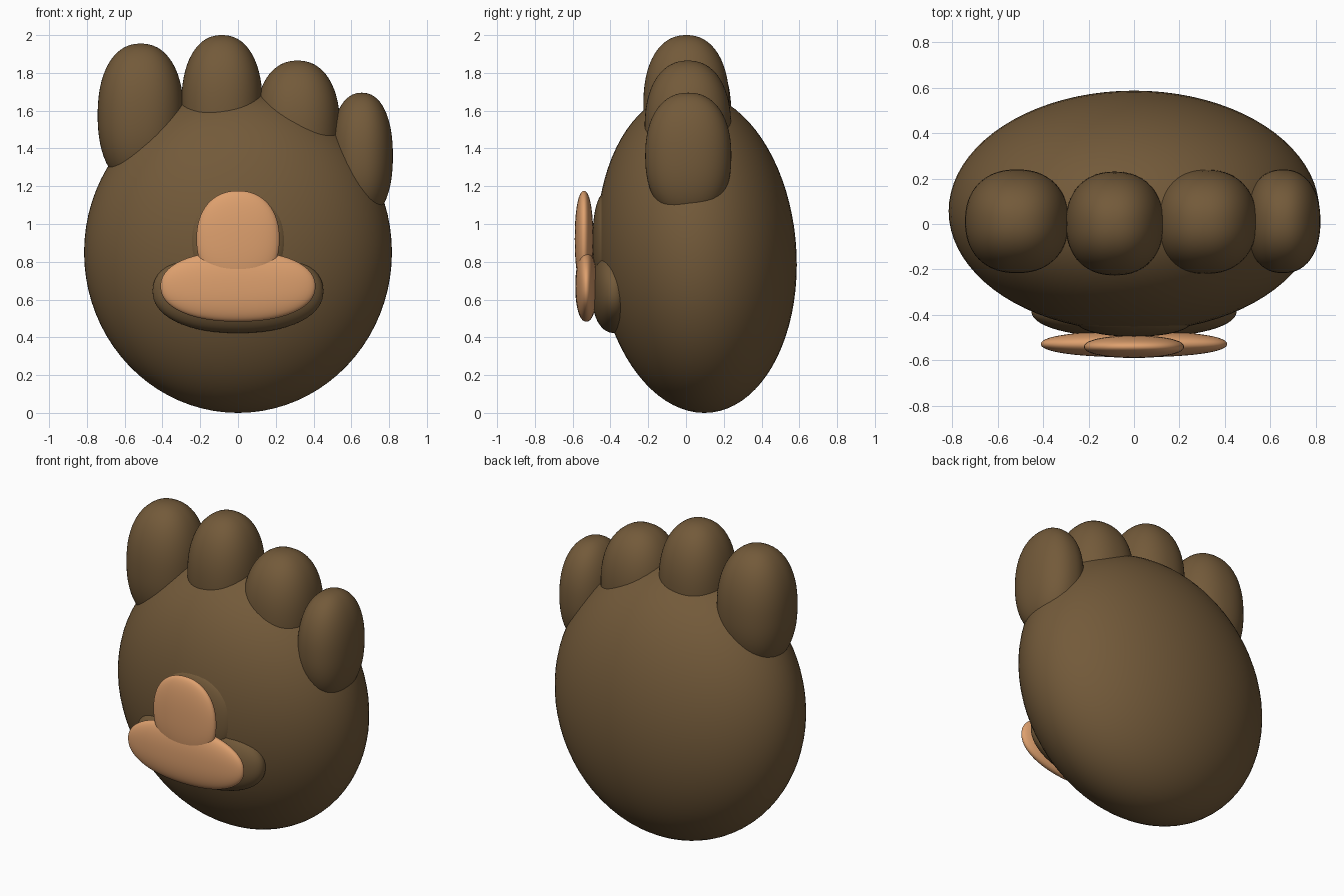
import bpy, bmesh, math
from mathutils import Vector

if "Cube" in bpy.data.objects:
    bpy.data.objects.remove(bpy.data.objects["Cube"])


def material(name, rgb):
    m = bpy.data.materials.new(name)
    m.diffuse_color = (*rgb, 1)
    m.use_nodes = True
    m.node_tree.nodes["Principled BSDF"].inputs["Base Color"].default_value = m.diffuse_color
    return m


BROWN = material("brown fur", (0.171, 0.102, 0.042))
PEACH = material("peach pad", (0.73, 0.352, 0.156))


def blob(name, centre, radii, mat, n=2.0, shear=0.0, segs=64):
    """Smooth ellipsoid; n > 2 squares it off, shear leans it in y with height."""
    bm = bmesh.new()
    bmesh.ops.create_uvsphere(bm, u_segments=segs, v_segments=segs // 2, radius=1)
    for v in bm.verts:
        d = v.co.normalized()
        d /= sum(abs(c) ** n for c in d) ** (1 / n)
        v.co = Vector((d.x * radii[0], d.y * radii[1] + shear * d.z, d.z * radii[2]))
    for f in bm.faces:
        f.smooth = True
    me = bpy.data.meshes.new(name)
    bm.to_mesh(me)
    bm.free()
    me.materials.append(mat)
    ob = bpy.data.objects.new(name, me)
    ob.location = centre
    bpy.context.collection.objects.link(ob)
    return ob


# Palm, leaning slightly forward towards the top
blob("palm", (0, 0.057, 0.85), (0.815, 0.528, 0.85), BROWN, shear=-0.04, segs=80)

# Four toes from left to right
toes = [
    ((-0.515, 0.012, 1.575), (0.228, 0.228, 0.38)),
    ((-0.085, 0.002, 1.63), (0.215, 0.228, 0.37)),
    ((0.315, 0.010, 1.51), (0.225, 0.229, 0.355)),
    ((0.655, 0.012, 1.36), (0.165, 0.228, 0.335)),
]
for i, (c, r) in enumerate(toes):
    blob(f"toe_{i + 1}", c, r, BROWN, n=2.25)

# Raised brown mounds behind the pads
blob("lower_pad_mound", (0, -0.38, 0.645), (0.452, 0.12, 0.222), BROWN, n=2.2)
blob("upper_pad_mound", (0, -0.42, 0.91), (0.257, 0.075, 0.26), BROWN, n=2.2)

# Flat peach pads
blob("lower_pad", (0, -0.528, 0.67), (0.41, 0.058, 0.187), PEACH, n=2.2)
blob("upper_pad", (0, -0.54, 0.92), (0.22, 0.049, 0.256), PEACH, n=2.2)
